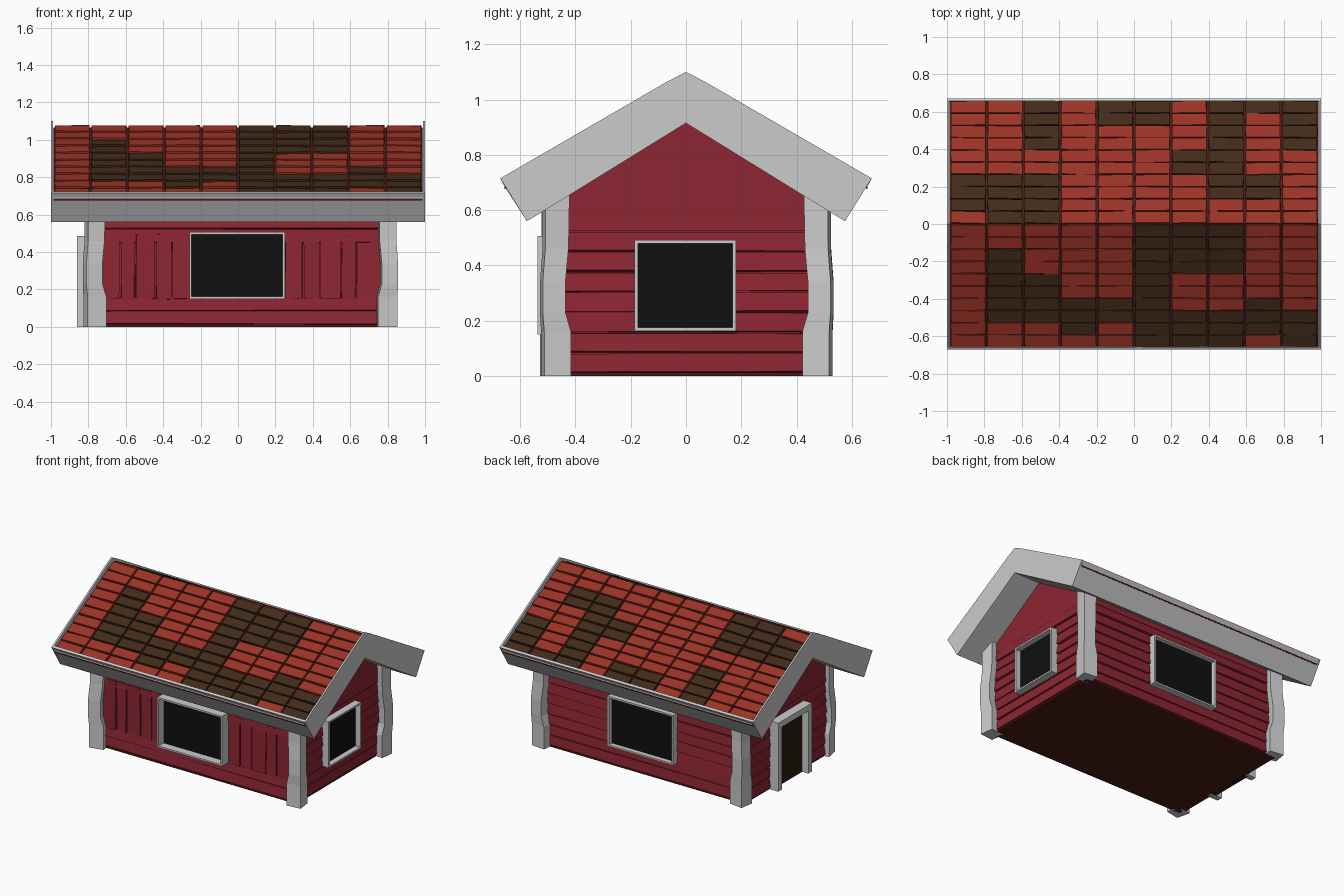
import bpy, bmesh, math, random
from mathutils import Matrix, Vector

if "Cube" in bpy.data.objects:
    bpy.data.objects.remove(bpy.data.objects["Cube"])

random.seed(4)
rnd = lambda a: random.uniform(-a, a)


def material(name, col):
    m = bpy.data.materials.new(name)
    m.diffuse_color = (*col, 1)
    m.use_nodes = True
    m.node_tree.nodes["Principled BSDF"].inputs["Base Color"].default_value = m.diffuse_color
    return m


RED = material("wall_red", (0.27, 0.019, 0.032))
DARK = material("floor_red", (0.07, 0.010, 0.006))
TILE = material("tile_red", (0.33, 0.033, 0.020))
BROWN = material("tile_brown", (0.055, 0.024, 0.010))
GAP = material("roof_gap", (0.07, 0.010, 0.006))
BLACK = material("window_black", (0.005, 0.005, 0.005))
DOOR = material("door_brown", (0.02, 0.010, 0.005))


def finish(name, bm, *mats):
    bmesh.ops.recalc_face_normals(bm, faces=bm.faces)
    me = bpy.data.meshes.new(name)
    bm.to_mesh(me)
    bm.free()
    for m in mats:
        me.materials.append(m)
    ob = bpy.data.objects.new(name, me)
    bpy.context.collection.objects.link(ob)
    return ob


def add_box(bm, centre, size, rot=None, jitter=0.0, mat=0):
    """Box with optional rotation and slightly uneven corners."""
    M = Matrix.Translation(centre) @ (rot or Matrix()) @ Matrix.Diagonal((*size, 1))
    verts = bmesh.ops.create_cube(bm, size=1, matrix=M)["verts"]
    for v in verts:
        v.co += Vector((rnd(jitter), rnd(jitter), rnd(jitter)))
    for f in {f for v in verts for f in v.link_faces}:
        f.material_index = mat


def add_prism(bm, pts, x0, x1):
    """Extrude a (y, z) outline along x."""
    a = [bm.verts.new((x0, y, z)) for y, z in pts]
    b = [bm.verts.new((x1, y, z)) for y, z in pts]
    bm.faces.new(a)
    bm.faces.new(b[::-1])
    n = len(pts)
    for i in range(n):
        bm.faces.new((a[i], a[(i + 1) % n], b[(i + 1) % n], b[i]))


def mirrored(top, bottom):
    """Full outline from half outlines that start on the centre line."""
    return ([(-y, z) for y, z in top[:0:-1]] + top
            + bottom[:0:-1] + [bottom[0]] + [(-y, z) for y, z in bottom[1:]])


# Floor, wall core and gables
bm = bmesh.new()
add_box(bm, (0, 0, 0.006), (1.58, 0.94, 0.012))
finish("floor", bm, DARK)

bm = bmesh.new()
add_box(bm, (0, 0, 0.31), (1.56, 0.91, 0.60))
add_prism(bm, [(-0.47, 0.583), (0.47, 0.583), (0.47, 0.66), (0, 0.94), (-0.47, 0.66)],
          -0.795, 0.795)
finish("wall_core", bm, RED)

# Horizontal lap planks on the back and both ends, framing rows on the front
PITCH, LAP = 0.073, 0.1
for name, axis, s in (("right", 0, 1), ("left", 0, -1), ("back", 1, 1), ("front", 1, -1)):
    bm = bmesh.new()
    for i in range(8):
        z = 0.012 + PITCH * (i + 0.5)
        if name == "front" and 2 <= i <= 5:
            continue
        if axis == 0:
            add_box(bm, (s * 0.785, 0, z), (0.02, 0.92, PITCH - 0.006),
                    Matrix.Rotation(s * -LAP, 4, 'Y'), 0.003)
        else:
            add_box(bm, (0, s * 0.460, z), (1.56, 0.02, PITCH - 0.006),
                    Matrix.Rotation(s * LAP, 4, 'X'), 0.003)
    if name == "front":
        # vertical boards either side of the window
        edges = [0.25, 0.35, 0.44, 0.55, 0.63, 0.78]
        for side in (1, -1):
            for a, b in zip(edges, edges[1:]):
                add_box(bm, (side * (a + b) / 2, -0.460, 0.322), (b - a - 0.007, 0.022, 0.345),
                        Matrix.Rotation(rnd(0.05), 4, 'Z'), 0.003)
    finish(name + "_planks", bm, RED)

# Uneven four-sided corner posts: (z, half width, outward shift)
RINGS = [(0, 0.053, 0.0), (0.16, 0.053, 0.0), (0.23, 0.045, -0.012),
         (0.34, 0.045, -0.012), (0.46, 0.046, 0.002), (0.68, 0.048, 0.0)]
for name, cx, cy, turn in (("front_left", -0.765, -0.47, 0.22), ("front_right", 0.795, -0.47, 0.12),
                           ("back_right", 0.795, 0.475, -0.12), ("back_left", -0.765, 0.475, -0.15)):
    bm = bmesh.new()
    loops = []
    for z, h, out in RINGS:
        ring = []
        for k in range(4):
            a = math.pi / 4 + k * math.pi / 2 + turn
            ring.append(bm.verts.new((cx + math.copysign(out, cx) + h * 1.38 * math.cos(a),
                                      cy + math.copysign(out, cy) + h * 1.30 * math.sin(a), z)))
        loops.append(ring)
    for lo, hi in zip(loops, loops[1:]):
        for k in range(4):
            bm.faces.new((lo[k], lo[(k + 1) % 4], hi[(k + 1) % 4], hi[k]))
    bm.faces.new(loops[0])
    bm.faces.new(loops[-1])
    finish(name + "_post", bm)


# Openings: u runs along the wall, d is depth away from the centre
def opening(name, axis, s, u0, u1, z0, z1, d0, d1, pane_d, w, pane_mat, sill=True):
    def place(bm, ua, ub, za, zb, da, db):
        u, d, z = (ua + ub) / 2, s * (da + db) / 2, (za + zb) / 2
        if axis == 0:
            add_box(bm, (d, u, z), (db - da, ub - ua, zb - za))
        else:
            add_box(bm, (u, d, z), (ub - ua, db - da, zb - za))
    bm = bmesh.new()
    place(bm, u0, u0 + w, z0, z1, d0, d1)
    place(bm, u1 - w, u1, z0, z1, d0, d1)
    place(bm, u0 + w, u1 - w, z1 - w, z1, d0, d1)
    if sill:
        place(bm, u0 + w, u1 - w, z0, z0 + w, d0, d1)
    finish(name + "_frame", bm)
    bm = bmesh.new()
    place(bm, u0 + w / 2, u1 - w / 2, z0 + (w / 2 if sill else 0), z1 - w / 2, d0, pane_d)
    finish(name + "_panel", bm, pane_mat)


opening("front_window", 1, -1, -0.26, 0.25, 0.15, 0.507, 0.45, 0.538, 0.481, 0.012, BLACK)
opening("back_window", 1, 1, -0.26, 0.26, 0.15, 0.507, 0.45, 0.515, 0.481, 0.012, BLACK)
opening("right_window", 0, 1, -0.186, 0.181, 0.163, 0.492, 0.77, 0.845, 0.806, 0.012, BLACK)
opening("door", 0, -1, -0.19, 0.19, 0.0, 0.487, 0.77, 0.86, 0.812, 0.042, DOOR, sill=False)

# Roof shell: recessed deck between thin raised end rims
under = [(0, 0.915), (0.575, 0.56)]
rim = mirrored([(0, 1.10), (0.07, 1.064), (0.672, 0.715)], under)
deck = mirrored([(0, 1.06), (0.657, 0.686), (0.657, 0.724), (0.672, 0.715)], under)
bm = bmesh.new()
add_prism(bm, deck, -0.988, 0.988)
for s in (-1, 1):
    add_prism(bm, rim, s * 0.988, s * 1.0)
finish("roof_shell", bm)

bm = bmesh.new()
add_prism(bm, mirrored([(0, 1.066), (0.656, 0.692)], [(0, 1.05), (0.656, 0.676)]), -0.987, 0.987)
finish("roof_deck", bm, GAP)

# Roof tiles: brown patches listed as column -> rows counted from the ridge
SPAN = lambda *r: {i for a, b in r for i in range(a, b + 1)}
PATCH = {
    -1: {1: SPAN((2, 7)), 2: SPAN((4, 7)), 3: SPAN((6, 8)), 4: SPAN((6, 7)), 5: SPAN((0, 9)),
         6: SPAN((0, 3), (7, 9)), 7: SPAN((0, 3), (7, 9)), 8: SPAN((6, 8)), 9: SPAN((7, 9))},
    1: {0: SPAN((1, 3)), 1: SPAN((0, 3)), 2: SPAN((0, 3), (6, 9)), 4: SPAN((8, 9)),
        5: SPAN((8, 9)), 6: SPAN((4, 5)), 7: SPAN((2, 9)), 8: SPAN((2, 3), (9, 9)),
        9: SPAN((6, 9))},
}
SLOPE = math.atan(0.57)
for side, name in ((-1, "front"), (1, "back")):
    bm = bmesh.new()
    for col in range(10):
        for row in range(10):
            y = 0.0655 * (row + 0.5)
            centre = (-0.985 + 0.197 * (col + 0.5), side * y, 1.072 - 0.57 * y)
            rot = Matrix.Rotation(-side * (SLOPE - 0.09), 4, 'X') @ Matrix.Rotation(rnd(0.02), 4, 'Z')
            add_box(bm, centre, (0.184, 0.068, 0.02), rot, 0.002,
                    int(row in PATCH[side].get(col, ())))
    finish(name + "_roof_tiles", bm, TILE, BROWN)
